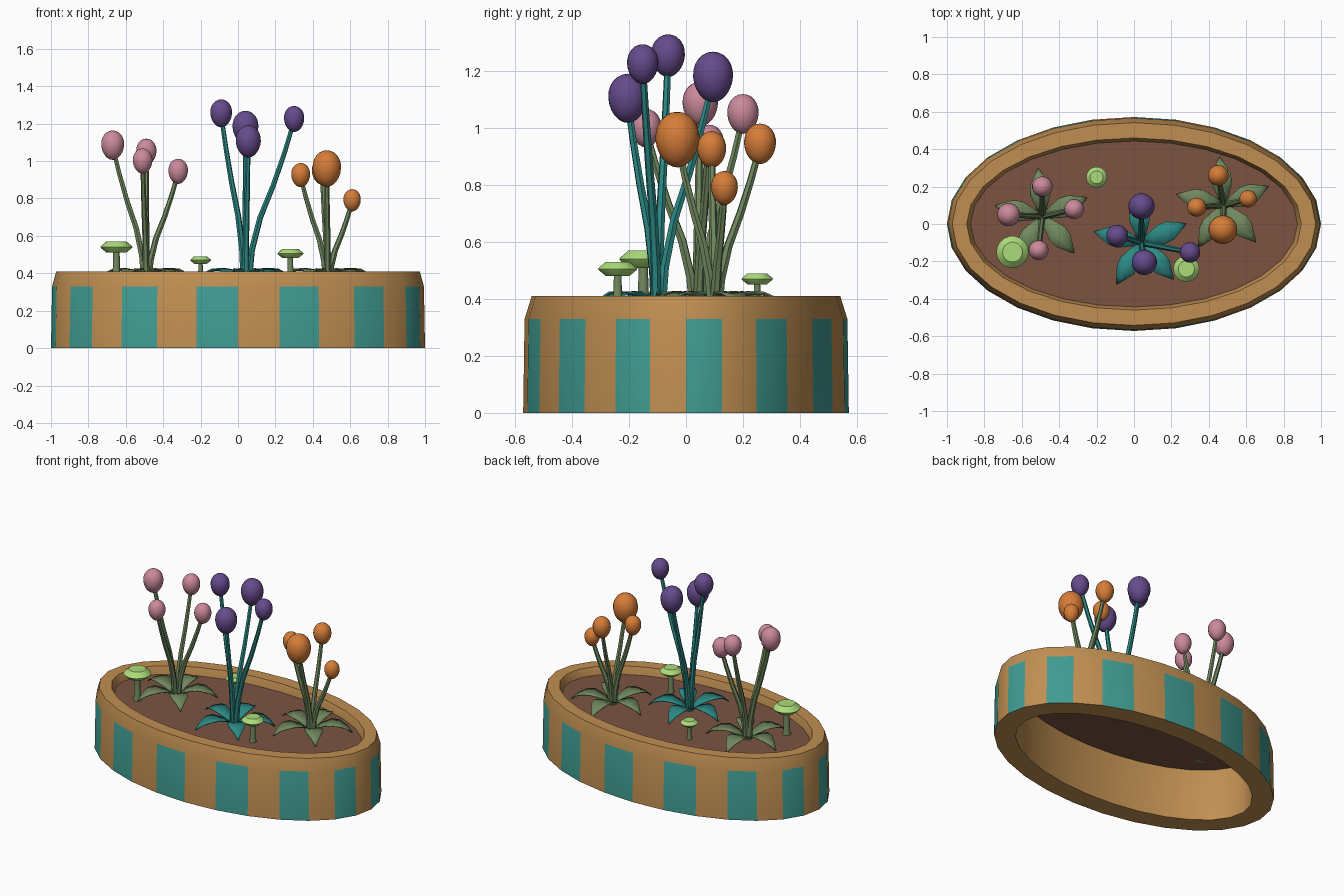
import bpy, bmesh, math
from mathutils import Vector, Matrix

if "Cube" in bpy.data.objects:
    bpy.data.objects.remove(bpy.data.objects["Cube"])

SOIL_Z = 0.36


def material(name, r, g, b):
    """Flat material from 8-bit sRGB values."""
    lin = [((c / 255 + 0.055) / 1.055) ** 2.4 for c in (r, g, b)] + [1]
    m = bpy.data.materials.new(name)
    m.use_nodes = True
    m.diffuse_color = lin
    m.node_tree.nodes["Principled BSDF"].inputs["Base Color"].default_value = lin
    return m


WOOD = material("warm wood", 192, 143, 82)
TEAL = material("teal paint", 64, 156, 146)
SOIL = material("brown soil", 124, 84, 66)
SAGE = material("sage green", 112, 136, 94)
SEA = material("sea green", 44, 138, 134)
PINK = material("dusty pink", 204, 138, 156)
PURPLE = material("deep purple", 102, 75, 140)
ORANGE = material("burnt orange", 214, 125, 56)
LIME = material("pale lime", 172, 220, 122)


def finish(obj, angle):
    bpy.ops.object.select_all(action="DESELECT")
    obj.select_set(True)
    bpy.context.view_layer.objects.active = obj
    bpy.ops.object.shade_smooth_by_angle(angle=math.radians(angle))
    return obj


def add_object(name, bm, mats, angle=35):
    bmesh.ops.recalc_face_normals(bm, faces=bm.faces)
    me = bpy.data.meshes.new(name)
    bm.to_mesh(me)
    bm.free()
    for m in mats:
        me.materials.append(m)
    obj = bpy.data.objects.new(name, me)
    bpy.context.collection.objects.link(obj)
    return finish(obj, angle)


def loft(bm, rings, sides, closed=False):
    """Skin elliptical rings given as (rx, ry, z); returns rows of faces."""
    loops = []
    for rx, ry, z in rings:
        loops.append([bm.verts.new((rx * math.cos(math.tau * i / sides),
                                    ry * math.sin(math.tau * i / sides), z))
                      for i in range(sides)])
    pairs = list(zip(loops, loops[1:]))
    if closed:
        pairs.append((loops[-1], loops[0]))
    else:
        bm.faces.new(loops[0])
        bm.faces.new(loops[-1])
    return [[bm.faces.new((a[i], a[(i + 1) % sides], b[(i + 1) % sides], b[i]))
             for i in range(sides)] for a, b in pairs]


# Oval planter wall, open underneath, with alternate outer panels painted
bm = bmesh.new()
rows = loft(bm, [(1, 0.572, 0), (0.994, 0.567, 0.33), (0.972, 0.542, 0.41),
                 (0.895, 0.46, 0.41), (0.87, 0.44, 0.35), (0.865, 0.437, 0)],
            28, closed=True)
for face in rows[0][::2]:
    face.material_index = 1
add_object("planter_wall", bm, [WOOD, TEAL])

# Soil sheet
bm = bmesh.new()
loft(bm, [(0.87, 0.44, SOIL_Z - 0.01), (0.875, 0.444, SOIL_Z)], 28)
add_object("soil", bm, [SOIL])


def stem(name, base, head, mat):
    """Tapered stalk that leaves the soil steeply and bends outwards."""
    curve = bpy.data.curves.new(name, "CURVE")
    curve.dimensions = "3D"
    curve.bevel_depth = 0.017
    curve.bevel_resolution = 1
    spline = curve.splines.new("POLY")
    steps = [(0, 0.06), (0.2, 0.13), (0.4, 0.3), (0.6, 0.57), (0.8, 0.8), (1, 1)]
    spline.points.add(len(steps) - 1)
    for p, (up, out) in zip(spline.points, steps):
        xy = base.lerp(head.xy, out)
        p.co = (xy.x, xy.y, SOIL_Z - 0.01 + up * (head.z - SOIL_Z), 1)
        p.radius = 1.1 - 0.4 * up
    curve.materials.append(mat)
    obj = bpy.data.objects.new(name, curve)
    bpy.context.collection.objects.link(obj)
    bpy.ops.object.select_all(action="DESELECT")
    obj.select_set(True)
    bpy.context.view_layer.objects.active = obj
    bpy.ops.object.convert(target="MESH")
    finish(bpy.context.view_layer.objects.active, 50)


def bud(name, head, r, mat):
    """Egg-shaped flower head, slightly fuller at the top."""
    bm = bmesh.new()
    bmesh.ops.create_uvsphere(bm, u_segments=18, v_segments=12, radius=1)
    for v in bm.verts:
        swell = r * (1 + 0.08 * v.co.z)
        v.co = head + Vector((v.co.x * swell, v.co.y * swell, v.co.z * r * 1.27))
    add_object(name, bm, [mat], 60)


def leaves(name, base, mat):
    """Rosette of five arched, pointed leaves with a centre crease."""
    bm = bmesh.new()
    outline = [(0, 0.012, 0), (0.06, 0.035, 0.045), (0.12, 0.054, 0.068),
               (0.17, 0.05, 0.066), (0.22, 0.025, 0.045), (0.26, 0.001, 0.012)]
    for k in range(5):
        turn = Matrix.Rotation(math.radians(95 + 72 * k), 3, "Z")
        origin = Vector((base.x, base.y, SOIL_Z))
        strips = [[bm.verts.new(origin + turn @ Vector((x, s * w, z - 0.15 * w * (s == 0))))
                   for s in (-1, 0, 1)] for x, w, z in outline]
        for a, b in zip(strips, strips[1:]):
            for j in (0, 1):
                bm.faces.new((a[j], b[j], b[j + 1], a[j + 1]))
    obj = add_object(name, bm, [mat], 40)
    solid = obj.modifiers.new("thickness", "SOLIDIFY")
    solid.thickness = 0.006


# Flower clumps: base, then head x, y, z and bud radius
clumps = {
    "pink": (PINK, SAGE, (-0.49, 0.04),
             [(-0.67, 0.05, 1.085, 0.062), (-0.49, 0.2, 1.05, 0.055),
              (-0.51, -0.14, 1.0, 0.053), (-0.32, 0.08, 0.945, 0.053)]),
    "purple": (PURPLE, SEA, (0.04, -0.1),
               [(0.04, 0.095, 1.18, 0.07), (-0.09, -0.063, 1.255, 0.059),
                (0.055, -0.205, 1.105, 0.068), (0.3, -0.152, 1.225, 0.055)]),
    "orange": (ORANGE, SAGE, (0.48, 0.1),
               [(0.475, -0.03, 0.96, 0.077), (0.45, 0.26, 0.945, 0.056),
                (0.335, 0.09, 0.925, 0.051), (0.61, 0.135, 0.79, 0.047)]),
}
for colour, (petal, green, base, heads) in clumps.items():
    base = Vector(base)
    leaves(f"{colour}_leaves", base, green)
    for n, (x, y, z, r) in enumerate(heads, 1):
        head = Vector((x, y, z))
        stem(f"{colour}_stem_{n}", base, head, green)
        bud(f"{colour}_bud_{n}", head, r, petal)

# Mushrooms: x, y, cap radius, top height
for n, (x, y, r, top) in enumerate([(-0.65, -0.15, 0.086, 0.57),
                                    (-0.2, 0.25, 0.056, 0.49),
                                    (0.28, -0.24, 0.07, 0.53)], 1):
    bm = bmesh.new()
    loft(bm, [(s * r, s * r, top + h * r) for s, h in
              ((0.6, -0.7), (0.95, -0.42), (1, -0.34), (0.93, -0.26), (0.62, 0))], 18)
    add_object(f"mushroom_cap_{n}", bm, [LIME], 30).location = (x, y, 0)
    bm = bmesh.new()
    loft(bm, [(s * r, s * r, z) for s, z in
              ((0.34, SOIL_Z - 0.01), (0.24, SOIL_Z + 0.03), (0.2, top - 0.65 * r))], 10)
    add_object(f"mushroom_stalk_{n}", bm, [SAGE], 40).location = (x, y, 0)
